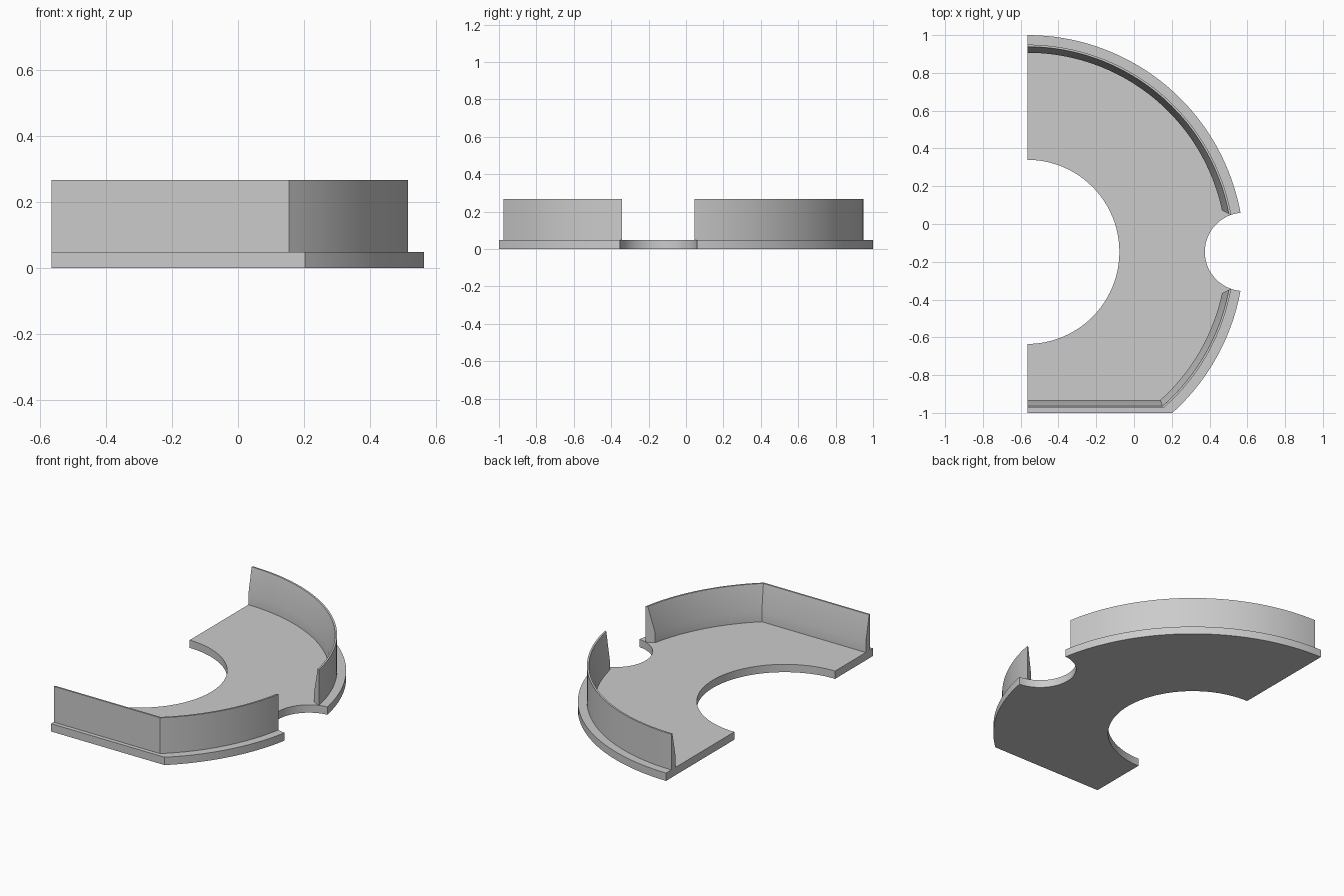
import bpy, bmesh
from math import sin, cos, asin, radians, degrees, pi

cube = bpy.data.objects.get("Cube")
if cube:
    bpy.data.objects.remove(cube, do_unlink=True)

CX, CY = -0.565, -0.1475             # shared centre of the curved edges
R_OUT, R_HOLE, R_NOTCH = 1.1475, 0.4875, 0.2075
R_WALL, Y_WALL = 1.097, -0.975       # outer faces of the walls
FLOOR, TOP, KINK = 0.048, 0.267, 0.11

grey = bpy.data.materials.new("light_grey")
grey.use_nodes = True
colour = (0.6, 0.6, 0.6, 1)
grey.diffuse_color = colour
grey.node_tree.nodes["Principled BSDF"].inputs["Base Color"].default_value = colour


def arc(cx, cy, r, start, end, steps):
    angles = [start + (end - start) * i / steps for i in range(steps + 1)]
    return [(cx + r * cos(a), cy + r * sin(a)) for a in angles]


def finish(name, bm):
    bmesh.ops.recalc_face_normals(bm, faces=bm.faces)
    mesh = bpy.data.meshes.new(name)
    bm.to_mesh(mesh)
    bm.free()
    mesh.materials.append(grey)
    obj = bpy.data.objects.new(name, mesh)
    bpy.context.collection.objects.link(obj)
    bpy.ops.object.select_all(action='DESELECT')
    obj.select_set(True)
    bpy.context.view_layer.objects.active = obj
    bpy.ops.object.shade_smooth_by_angle(angle=radians(20))


def loft(name, paths):
    """Closed bar whose cross-section corners each follow one path."""
    bm = bmesh.new()
    rails = [[bm.verts.new(p) for p in path] for path in paths]
    for a, b in zip(rails, rails[1:] + rails[:1]):
        for i in range(len(a) - 1):
            bm.faces.new((a[i], a[i + 1], b[i + 1], b[i]))
    for end in (0, -1):
        bm.faces.new([rail[end] for rail in rails])
    finish(name, bm)


# Floor plate: half ring with a flat front and a round notch in the rim
half = asin(R_NOTCH / (2 * R_OUT))
rim_end = 2 * half                    # rim angle where the notch begins
notch_end = pi / 2 + half
front_angle = asin((-1 - CY) / R_OUT)
outline = arc(CX, CY, R_OUT, pi / 2, rim_end, 48)
outline += arc(CX + R_OUT, CY, R_NOTCH, notch_end, 2 * pi - notch_end, 32)[1:-1]
outline += arc(CX, CY, R_OUT, -rim_end, front_angle, 24)
outline += [(CX, -1)]
outline += arc(CX, CY, R_HOLE, -pi / 2, pi / 2, 48)
bm = bmesh.new()
base = bm.faces.new([bm.verts.new((x, y, 0)) for x, y in outline])
raised = bmesh.ops.extrude_face_region(bm, geom=[base])["geom"]
bmesh.ops.translate(bm, vec=(0, 0, FLOOR),
                    verts=[v for v in raised if isinstance(v, bmesh.types.BMVert)])
finish("floor_plate", bm)

# Wall cross-section: inward offset and height, tapering to a thin top
section = [(0, FLOOR), (0, TOP), (0.011, TOP), (0.043, KINK), (0.043, FLOOR)]


def end_angle(t):
    return radians(10.2 + 1.8 * t / 0.043)


def back_path(t, z):
    return [(x, y, z) for x, y in arc(CX, CY, R_WALL - t, pi / 2, end_angle(t), 48)]


def front_path(t, z):
    r = R_WALL - t
    corner = asin((Y_WALL + t - CY) / r)
    points = arc(CX, CY, r, -end_angle(t), corner, 24) + [(CX, Y_WALL + t)]
    return [(x, y, z) for x, y in points]


loft("back_wall", [back_path(t, z) for t, z in section])
loft("front_wall", [front_path(t, z) for t, z in section])
